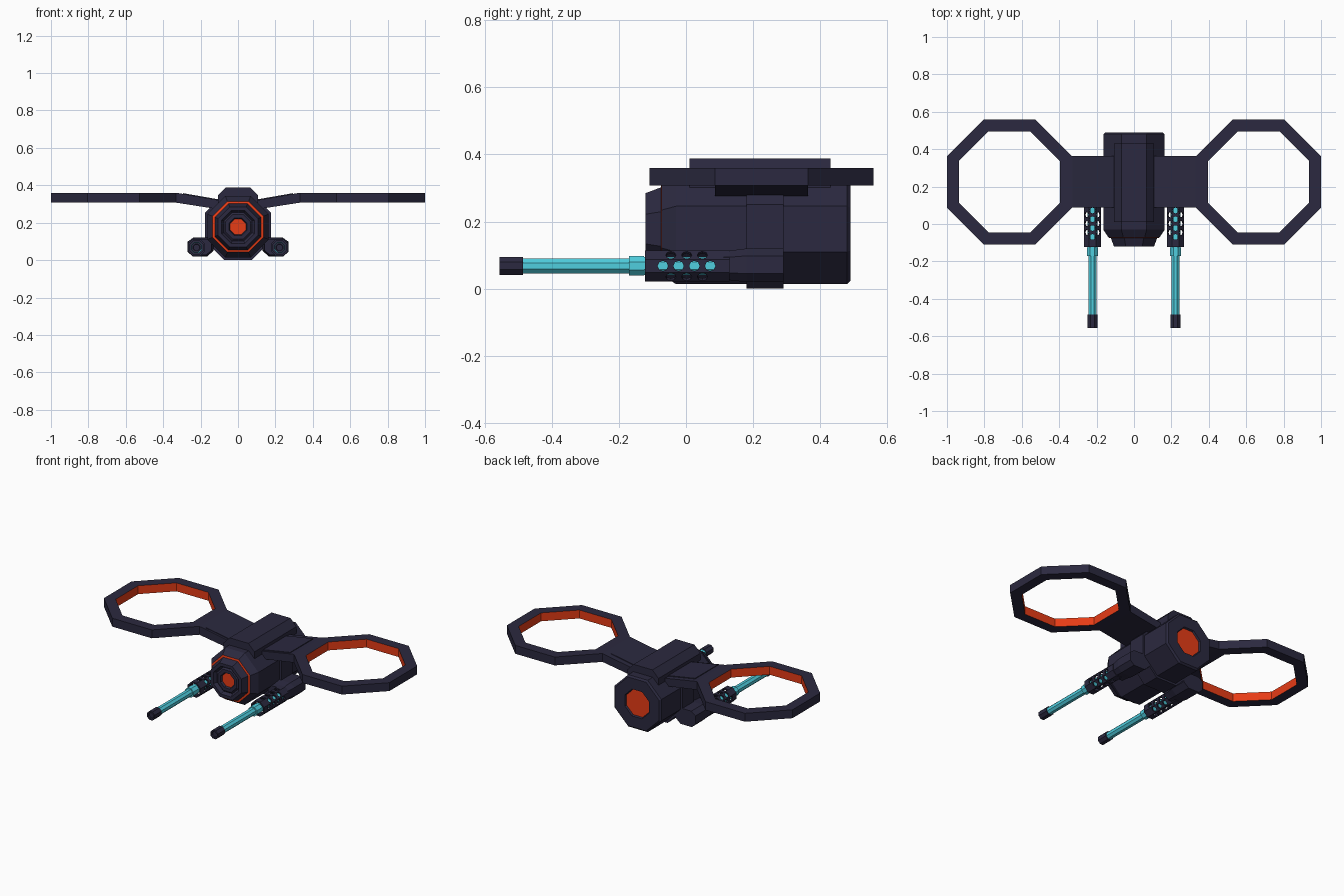
import bpy, bmesh
from math import pi, cos, sin
from mathutils import Matrix, Vector

if "Cube" in bpy.data.objects:
    bpy.data.objects.remove(bpy.data.objects["Cube"])


def material(name, rgb):
    m = bpy.data.materials.new(name)
    m.diffuse_color = (*rgb, 1)
    m.use_nodes = True
    m.node_tree.nodes["Principled BSDF"].inputs["Base Color"].default_value = m.diffuse_color
    return m


MATS = [material("dark_hull", (0.024, 0.022, 0.05)),
        material("orange_glow", (0.8, 0.045, 0.008)),
        material("cyan_metal", (0.08, 0.62, 0.74))]
DARK, ORANGE, CYAN = 0, 1, 2


def finish(name, bm, mirror):
    bmesh.ops.recalc_face_normals(bm, faces=bm.faces)
    me = bpy.data.meshes.new(name)
    bm.to_mesh(me)
    bm.free()
    for m in MATS:
        me.materials.append(m)
    ob = bpy.data.objects.new(name, me)
    bpy.context.collection.objects.link(ob)
    if mirror:
        ob.modifiers.new("mirror", 'MIRROR')
    return ob


def skin(name, loops, mats, caps=(DARK, DARK), closed=False, mirror=False):
    """Bridge successive loops; mats gives one material per band."""
    bm = bmesh.new()
    rows = [[bm.verts.new(p) for p in loop] for loop in loops]
    n = len(rows[0])
    pairs = list(zip(rows, rows[1:]))
    if closed:
        pairs.append((rows[-1], rows[0]))
    for k, (a, b) in enumerate(pairs):
        for i in range(n):
            j = (i + 1) % n
            bm.faces.new((a[i], a[j], b[j], b[i])).material_index = mats[k]
    if not closed:
        bm.faces.new(rows[0]).material_index = caps[0]
        bm.faces.new(rows[-1]).material_index = caps[1]
    return finish(name, bm, mirror)


def octo(name, profile, centre, axis='Y', mat=DARK, special=None, **kw):
    """Octagonal turning: profile of (position along axis, apothem)."""
    loops = []
    for t, a in profile:
        r = a / cos(pi / 8)
        ring = [(r * cos(pi / 8 + i * pi / 4), r * sin(pi / 8 + i * pi / 4)) for i in range(8)]
        if axis == 'Y':
            loops.append([(centre[0] + u, t, centre[1] + v) for u, v in ring])
        else:
            loops.append([(centre[0] + u, centre[1] + v, t) for u, v in ring])
    mats = [mat] * len(profile)
    for k, m in (special or {}).items():
        mats[k] = m
    kw.setdefault("caps", (mat, mat))
    return skin(name, loops, mats, **kw)


def prism(name, outline, sections, mirror=False):
    """XZ outline run along y; sections are (y, scale about the outline centre)."""
    cx = sum(p[0] for p in outline) / len(outline)
    cz = sum(p[1] for p in outline) / len(outline)
    loops = [[(cx + (x - cx) * s, y, cz + (z - cz) * s) for x, z in outline] for y, s in sections]
    return skin(name, loops, [DARK] * len(loops), mirror=mirror)


# Fuselage with recessed nose lens, orange nose band and rear exhaust
BODY = (0, 0.178)
octo("fuselage", [(-0.095, 0.042), (-0.108, 0.047), (-0.108, 0.066), (-0.1, 0.076),
                  (-0.12, 0.088), (-0.12, 0.107), (-0.075, 0.124), (-0.073, 0.136),
                  (-0.03, 0.164), (0.48, 0.164), (0.49, 0.154), (0.49, 0.085), (0.48, 0.08)],
     BODY, special={6: ORANGE}, caps=(ORANGE, ORANGE))
octo("fuselage_band", [(0.18, 0.177), (0.29, 0.177)], BODY)

# Raised spine on top
prism("top_spine", [(-0.108, 0.29), (0.108, 0.29), (0.108, 0.345),
                    (0.066, 0.388), (-0.066, 0.388), (-0.108, 0.345)],
      [(0.01, 1), (0.43, 1)])

# Wing roots, their raised panels, and the octagonal wing rings
prism("wing_root", [(0.08, 0.268), (0.33, 0.307), (0.333, 0.307),
                    (0.333, 0.36), (0.33, 0.36), (0.08, 0.316)],
      [(0.087, 1), (0.363, 1)], mirror=True)
prism("wing_panel", [(0.1, 0.315), (0.295, 0.349), (0.295, 0.358), (0.1, 0.324)],
      [(0.1, 1), (0.33, 1)], mirror=True)
octo("wing_ring", [(0.307, 0.334), (0.36, 0.334), (0.36, 0.27), (0.307, 0.27)],
     (0.666, 0.225), axis='Z', special={2: ORANGE}, closed=True, mirror=True)

# Gun pods beside the hull
prism("gun_pod", [(0.13, 0.12), (0.24, 0.12), (0.27, 0.098), (0.27, 0.045),
                  (0.243, 0.02), (0.165, 0.02), (0.13, 0.05)],
      [(0.1, 0.86), (0.13, 0.88), (0.18, 1), (0.29, 1)], mirror=True)

# Gun barrels: cyan core with collar, dark muzzle
GUN = (0.222, 0.068)
octo("gun_barrel", [(-0.5, 0.022), (-0.17, 0.022), (-0.17, 0.029), (-0.125, 0.029),
                    (-0.125, 0.027), (0.12, 0.027)], GUN, mat=CYAN, mirror=True)
octo("gun_muzzle", [(-0.545, 0.016), (-0.555, 0.018), (-0.555, 0.027), (-0.485, 0.027),
                    (-0.485, 0.018)], GUN, mirror=True)

# Perforated gun shroud: four holes on the axis faces, three on the diagonals
shroud = octo("gun_shroud", [(-0.122, 0.046), (0.13, 0.046), (0.13, 0.037), (-0.122, 0.037)],
              GUN, closed=True)
bm = bmesh.new()
for i in range(8):
    ang = i * pi / 4
    direction = Vector((cos(ang), 0, sin(ang)))
    for y in ((-0.045, 0.002, 0.049) if i % 2 else (-0.069, -0.022, 0.025, 0.072)):
        pos = Vector((GUN[0], y, GUN[1])) + direction * 0.046
        turn = direction.to_track_quat('Z', 'Y').to_matrix().to_4x4()
        bmesh.ops.create_cone(bm, cap_ends=True, segments=8, radius1=0.0155, radius2=0.0155,
                              depth=0.024, matrix=Matrix.Translation(pos) @ turn)
cutter = finish("hole_cutter", bm, False)
cutter.hide_render = True
cut = shroud.modifiers.new("holes", 'BOOLEAN')
cut.operation, cut.solver, cut.object = 'DIFFERENCE', 'EXACT', cutter
bpy.context.view_layer.objects.active = shroud
bpy.ops.object.modifier_apply(modifier="holes")
bpy.data.objects.remove(cutter)
shroud.modifiers.new("mirror", 'MIRROR')
